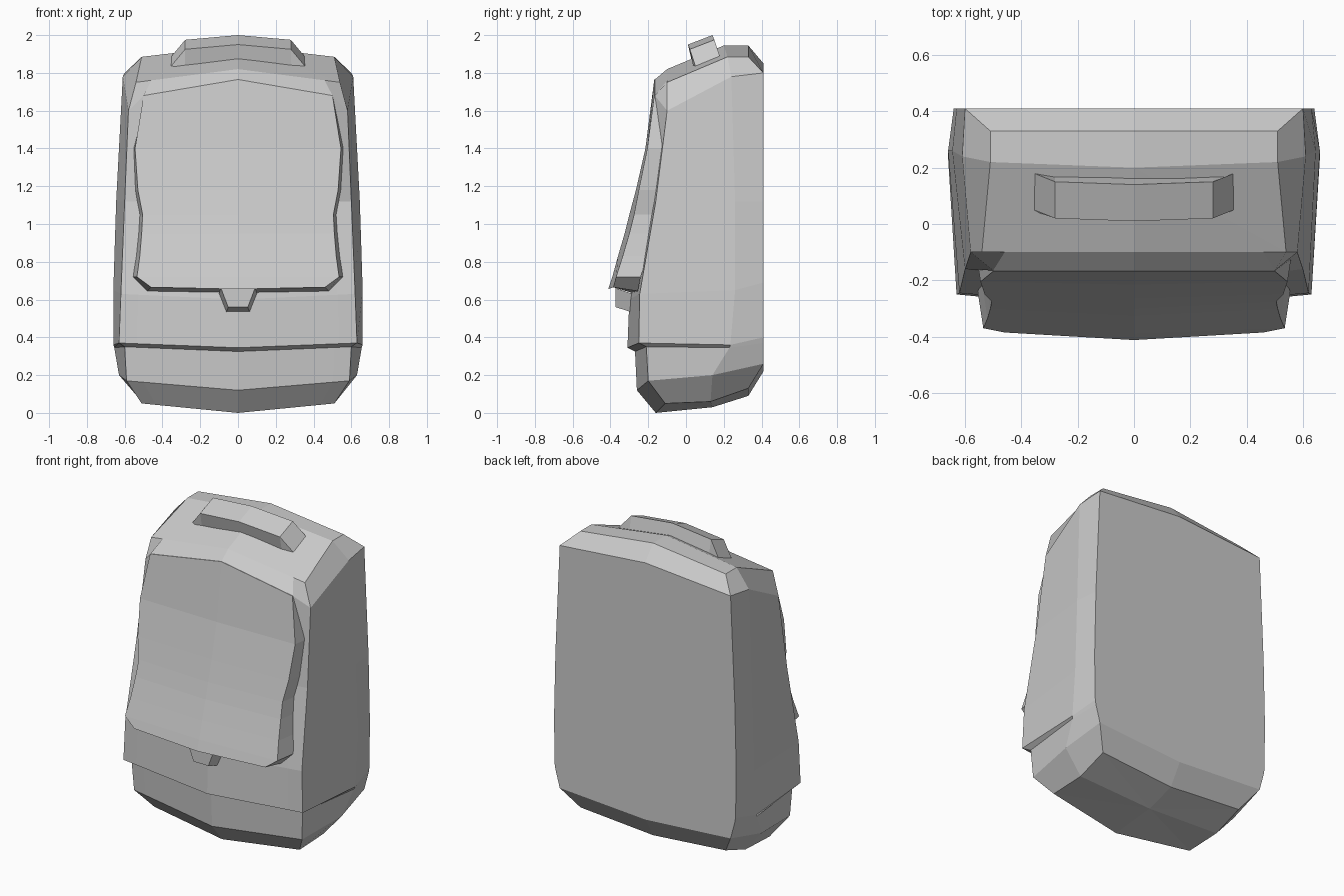
import bpy
import bmesh
from mathutils import Vector

cube = bpy.data.objects.get("Cube")
if cube:
    bpy.data.objects.remove(cube, do_unlink=True)

GREY = (0.6, 0.6, 0.6, 1.0)
fabric = bpy.data.materials.new("grey_fabric")
fabric.use_nodes = True
fabric.diffuse_color = GREY
fabric.node_tree.nodes["Principled BSDF"].inputs["Base Color"].default_value = GREY


def mirror(half):
    """Close a half ring, listed from front centre to back centre, across x = 0."""
    other = [Vector((-p[0], p[1], p[2])) for p in reversed(half) if p[0] > 0]
    return [Vector(p) for p in half] + other


def loft(name, rings, tips=(None, None)):
    """Skin closed rings; each end is a flat cap or a fan to a tip point."""
    bm = bmesh.new()
    loops = [[bm.verts.new(p) for p in ring] for ring in rings]
    count = len(loops[0])
    for low, high in zip(loops, loops[1:]):
        for i in range(count):
            j = (i + 1) % count
            bm.faces.new((low[i], low[j], high[j], high[i]))
    for loop, tip in zip((loops[0], loops[-1]), tips):
        if tip is None:
            bm.faces.new(loop)
        else:
            apex = bm.verts.new(tip)
            for i in range(count):
                bm.faces.new((loop[i], loop[(i + 1) % count], apex))
    bmesh.ops.recalc_face_normals(bm, faces=bm.faces)
    mesh = bpy.data.meshes.new(name)
    bm.to_mesh(mesh)
    bm.free()
    mesh.materials.append(fabric)
    obj = bpy.data.objects.new(name, mesh)
    bpy.context.scene.collection.objects.link(obj)
    return obj


# Bag body: vertical rails from the base, over the pocket lip, to the top
front_rail = [(-.16, 0), (-.26, .12), (-.27, .325), (-.31, .345),
              (-.3, .6), (-.23, 1.1), (-.165, 1.765), (-.1, 1.82)]
corner_rail = [(.51, -.11, .05), (.59, -.2, .17), (.6, -.21, .35), (.63, -.25, .37),
               (.62, -.245, .63), (.6, -.16, 1.12), (.58, -.1, 1.6), (.54, -.1, 1.75)]
side_rail = [(.51, .13, .06), (.63, .14, .2), (.655, .23, .345), (.66, .235, .36),
             (.66, .26, .65), (.645, .26, 1.12), (.61, .24, 1.78), (.51, .22, 1.885)]
back_rail = [(.51, .33, .13), (.6, .41, .26), (.63, .41, .37), (.635, .41, .4),
             (.64, .41, .69), (.63, .41, 1.12), (.6, .41, 1.8), (.51, .33, 1.885)]
spine_rail = [(.33, .09), (.41, .22), (.41, .33), (.41, .36),
              (.41, .65), (.41, 1.12), (.41, 1.85), (.33, 1.945)]
SHOULDER = 6
rings = []
for level, (front, corner, side, back, spine) in enumerate(
        zip(front_rail, corner_rail, side_rail, back_rail, spine_rail)):
    centre = Vector((0, *front))
    panel = centre.lerp(Vector(corner), .85)
    if level == SHOULDER:
        panel = Vector((.5, -.165, 1.68))
    rings.append(mirror([centre, panel, corner, side, back, (0, *spine)]))
loft("bag_body", rings, ((0, .14, .03), (0, .2, 1.945)))

# Front flap: wavy side edges, flaring out towards its lower rim
flap_centre = [(-.168, 1.765), (-.215, 1.4), (-.265, 1.18), (-.3, 1.05),
               (-.325, .95), (-.36, .83), (-.39, .72), (-.412, .655)]
flap_edge = [(.5, -.168, 1.68), (.545, -.205, 1.4), (.53, -.25, 1.18), (.505, -.275, 1.05),
             (.51, -.3, .95), (.52, -.335, .83), (.535, -.37, .72), (.46, -.385, .665)]
DEPTH = .13
rings = []
for level, (centre, (x, y, z)) in enumerate(zip(flap_centre, flap_edge)):
    flare = .02 if level else 0
    drop = .02 if level == len(flap_edge) - 1 else 0
    rings.append(mirror([(0, *centre), (x, y, z),
                         (x + flare, y + DEPTH, z - drop),
                         (0, centre[0] + DEPTH, centre[1] - drop)]))
loft("front_flap", rings)

# Buckle tab hanging below the flap
rings = []
for x, z in ((.09, .66), (.052, .56)):
    rings.append(mirror([(0, -.372, z), (x, -.372, z),
                         (x + .015, -.25, z - .04), (0, -.25, z - .04)]))
loft("buckle_tab", rings)

# Carry handle: tilted strap, lofted along x and sunk into the top
stations = [(0, .01, 1.95), (.28, .02, 1.925), (.355, .05, 1.835)]
stations = [(-x, y, z) for x, y, z in reversed(stations[1:])] + stations
rings = []
for x, y, z in stations:
    base = 1.86 - .1 * abs(x)
    rings.append([Vector((x, y, z)), Vector((x, y + .13, z + .05)),
                  Vector((x, .175, base + .02)), Vector((x, .045, base - .03))])
loft("carry_handle", rings)
